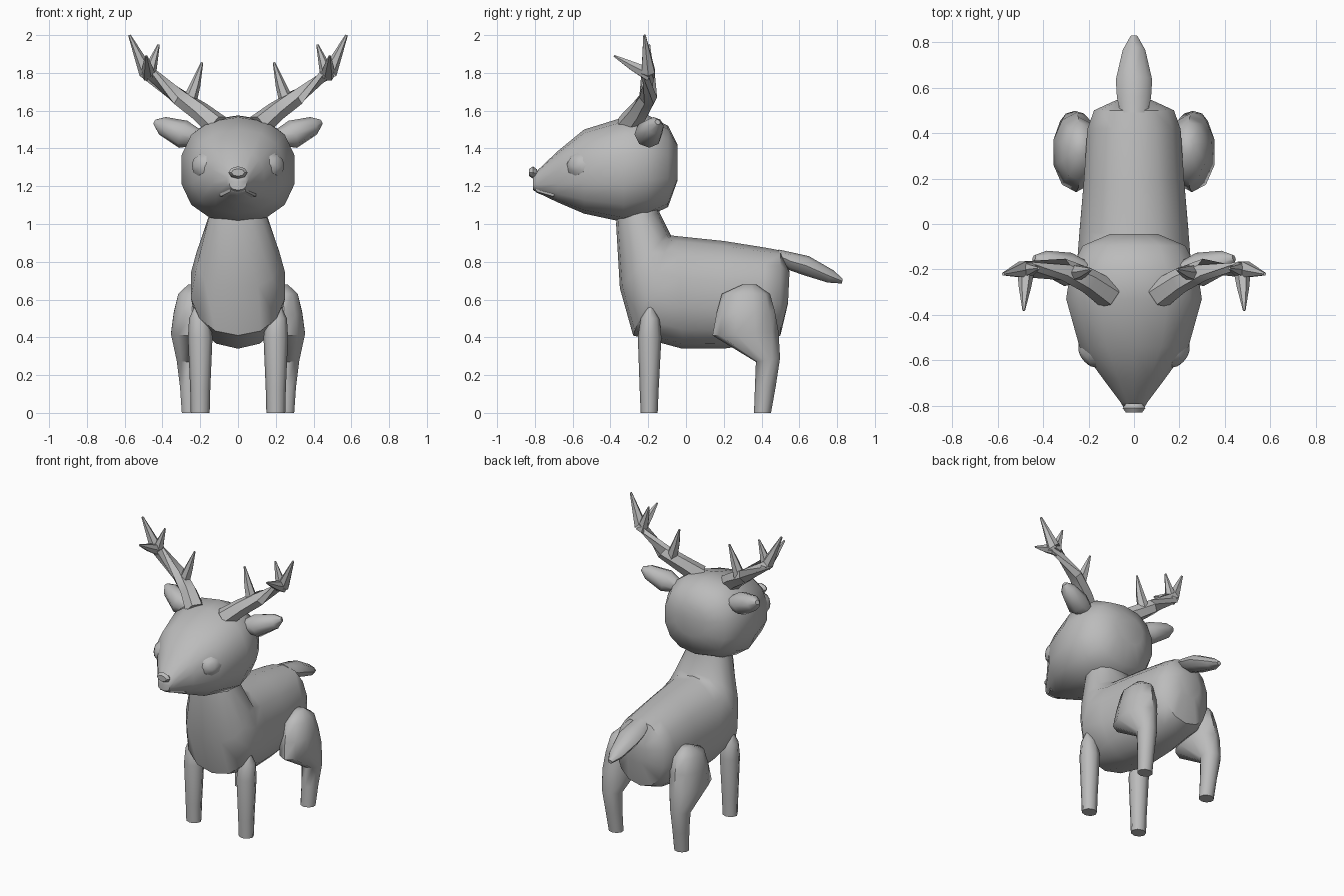
import bpy, bmesh, math
from mathutils import Vector

grey = bpy.data.materials.new("soft grey")
grey.diffuse_color = (0.5, 0.5, 0.5, 1)


def skin(name, rings):
    """Bridge closed rings of points and cap both ends."""
    bm = bmesh.new()
    loops = [[bm.verts.new(p) for p in r] for r in rings]
    n = len(loops[0])
    for a, b in zip(loops, loops[1:]):
        for i in range(n):
            j = (i + 1) % n
            bm.faces.new((a[i], a[j], b[j], b[i]))
    bm.faces.new(loops[0])
    bm.faces.new(loops[-1])
    bmesh.ops.recalc_face_normals(bm, faces=bm.faces)
    me = bpy.data.meshes.new(name)
    bm.to_mesh(me)
    bm.free()
    me.materials.append(grey)
    ob = bpy.data.objects.new(name, me)
    bpy.context.collection.objects.link(ob)
    return ob


def power(v, e):
    return math.copysign(abs(v) ** e, v)


def loft(name, sections, n=12, x=0.0, e=1.0):
    """Sections: (y, z) of one edge, (y, z) of the opposite edge, half width[, x]."""
    rings = []
    for s in sections:
        a, b = Vector((0, *s[0])), Vector((0, *s[1]))
        mid, half = (a + b) / 2, (a - b) / 2
        xc = x * s[3] if len(s) > 3 else x
        ring = []
        for i in range(n):
            t = 2 * math.pi * i / n
            side = Vector((xc + s[2] * power(math.sin(t), e), 0, 0))
            ring.append(mid + half * power(math.cos(t), e) + side)
        rings.append(ring)
    return skin(name, rings)


def tube(name, points, n=6, flat=1.0):
    """Tapered tube through (x, y, z, radius) points."""
    ps = [Vector(p[:3]) for p in points]
    rings = []
    for k, p in enumerate(ps):
        d = (ps[min(k + 1, len(ps) - 1)] - ps[max(k - 1, 0)]).normalized()
        ref = Vector((0, 0, 1)) if abs(d.z) < 0.75 else Vector((0, 1, 0))
        u = d.cross(ref).normalized()
        v = d.cross(u)
        r = points[k][3]
        rings.append([p + u * r * math.cos(2 * math.pi * i / n)
                      + v * r * flat * math.sin(2 * math.pi * i / n) for i in range(n)])
    return skin(name, rings)


# Body and neck in one sweep from rump to throat
loft("body", [
    ((0.548, 0.75), (0.540, 0.58), 0.08),
    ((0.50, 0.86), (0.50, 0.41), 0.18),
    ((0.42, 0.875), (0.41, 0.37), 0.21),
    ((0.20, 0.91), (0.20, 0.34), 0.225),
    ((-0.04, 0.935), (-0.02, 0.34), 0.245),
    ((-0.08, 0.94), (-0.28, 0.41), 0.255),
    ((-0.09, 0.96), (-0.35, 0.66), 0.225),
    ((-0.14, 1.06), (-0.37, 1.00), 0.16),
    ((-0.15, 1.15), (-0.36, 1.12), 0.13),
], n=14, e=0.9)

# Head from the back of the skull to the muzzle
loft("head", [((y, t), (y, b), w) for y, t, b, w in [
    (-0.045, 1.42, 1.23, 0.11),
    (-0.095, 1.52, 1.09, 0.23),
    (-0.20, 1.575, 1.04, 0.285),
    (-0.33, 1.565, 1.01, 0.305),
    (-0.54, 1.50, 1.055, 0.245),
    (-0.68, 1.385, 1.115, 0.14),
    (-0.785, 1.285, 1.165, 0.06),
    (-0.81, 1.25, 1.18, 0.045),
]], n=14, e=0.85)

# Lower lip and nose
loft("lower_lip", [
    ((-0.70, 1.19), (-0.70, 1.13), 0.11),
    ((-0.80, 1.192), (-0.79, 1.165), 0.045),
], n=6)
loft("nose", [
    ((-0.79, 1.29), (-0.79, 1.245), 0.035),
    ((-0.81, 1.305), (-0.81, 1.24), 0.05),
    ((-0.83, 1.292), (-0.83, 1.253), 0.035),
], n=8)

# Tail
loft("tail", [
    ((0.49, 0.865), (0.49, 0.80), 0.06),
    ((0.56, 0.85), (0.55, 0.755), 0.075),
    ((0.65, 0.83), (0.62, 0.73), 0.08),
    ((0.78, 0.755), (0.75, 0.69), 0.05),
    ((0.83, 0.71), (0.825, 0.685), 0.015),
], n=8)

for s, side in ((1, "right"), (-1, "left")):
    # Front leg
    loft("front_leg_" + side, [
        ((-0.24, 0.0), (-0.15, 0.0), 0.05),
        ((-0.245, 0.12), (-0.145, 0.12), 0.053),
        ((-0.255, 0.40), (-0.13, 0.40), 0.065),
        ((-0.24, 0.50), (-0.14, 0.50), 0.055, 1.02),
        ((-0.205, 0.56), (-0.175, 0.56), 0.015, 1.08),
    ], n=8, x=0.2 * s)
    # Rear leg with heavy thigh
    loft("rear_leg_" + side, [
        ((0.36, 0.0), (0.45, 0.0), 0.05),
        ((0.365, 0.14), (0.475, 0.14), 0.055, 1.02),
        ((0.37, 0.27), (0.498, 0.29), 0.068, 1.04),
        ((0.14, 0.41), (0.49, 0.43), 0.105, 1.02),
        ((0.16, 0.52), (0.47, 0.54), 0.10, 0.98),
        ((0.19, 0.63), (0.445, 0.63), 0.08, 0.96),
        ((0.30, 0.68), (0.37, 0.68), 0.03, 0.94),
    ], n=10, x=0.25 * s)
    # Ear
    tube("ear_" + side, [
        (0.20 * s, -0.21, 1.455, 0.04),
        (0.29 * s, -0.20, 1.475, 0.075),
        (0.40 * s, -0.165, 1.52, 0.05),
        (0.44 * s, -0.15, 1.54, 0.015),
    ], n=8)
    # Eye: shallow dome with a raised centre
    c, d = Vector((0.19 * s, -0.57, 1.313)), Vector((0.77 * s, -0.60, 0.18))
    tube("eye_" + side, [
        (*(c + d * k), r) for k, r in
        ((-0.02, 0.055), (0.015, 0.068), (0.035, 0.045), (0.042, 0.02))
    ], n=8, flat=0.9)
    # Antler beam and tines
    tube("antler_beam_" + side, [
        (0.11 * s, -0.31, 1.52, 0.065),
        (0.20 * s, -0.25, 1.595, 0.055),
        (0.31 * s, -0.20, 1.67, 0.048),
        (0.49 * s, -0.20, 1.81, 0.04),
        (0.575 * s, -0.22, 2.0, 0.007),
    ])
    tube("inner_tine_" + side, [
        (0.26 * s, -0.215, 1.64, 0.04),
        (0.225 * s, -0.21, 1.74, 0.027),
        (0.19 * s, -0.20, 1.855, 0.006),
    ])
    tube("upper_tine_" + side, [
        (0.475 * s, -0.20, 1.78, 0.04),
        (0.45 * s, -0.20, 1.86, 0.025),
        (0.42 * s, -0.195, 1.95, 0.006),
    ])
    tube("front_tine_" + side, [
        (0.475 * s, -0.19, 1.79, 0.04),
        (0.48 * s, -0.28, 1.835, 0.027),
        (0.485 * s, -0.38, 1.89, 0.006),
    ])

# Smooth shading with crisp edges kept
for ob in bpy.data.objects:
    ob.select_set(True)
    bpy.context.view_layer.objects.active = ob
bpy.ops.object.shade_smooth_by_angle(angle=math.radians(50))
